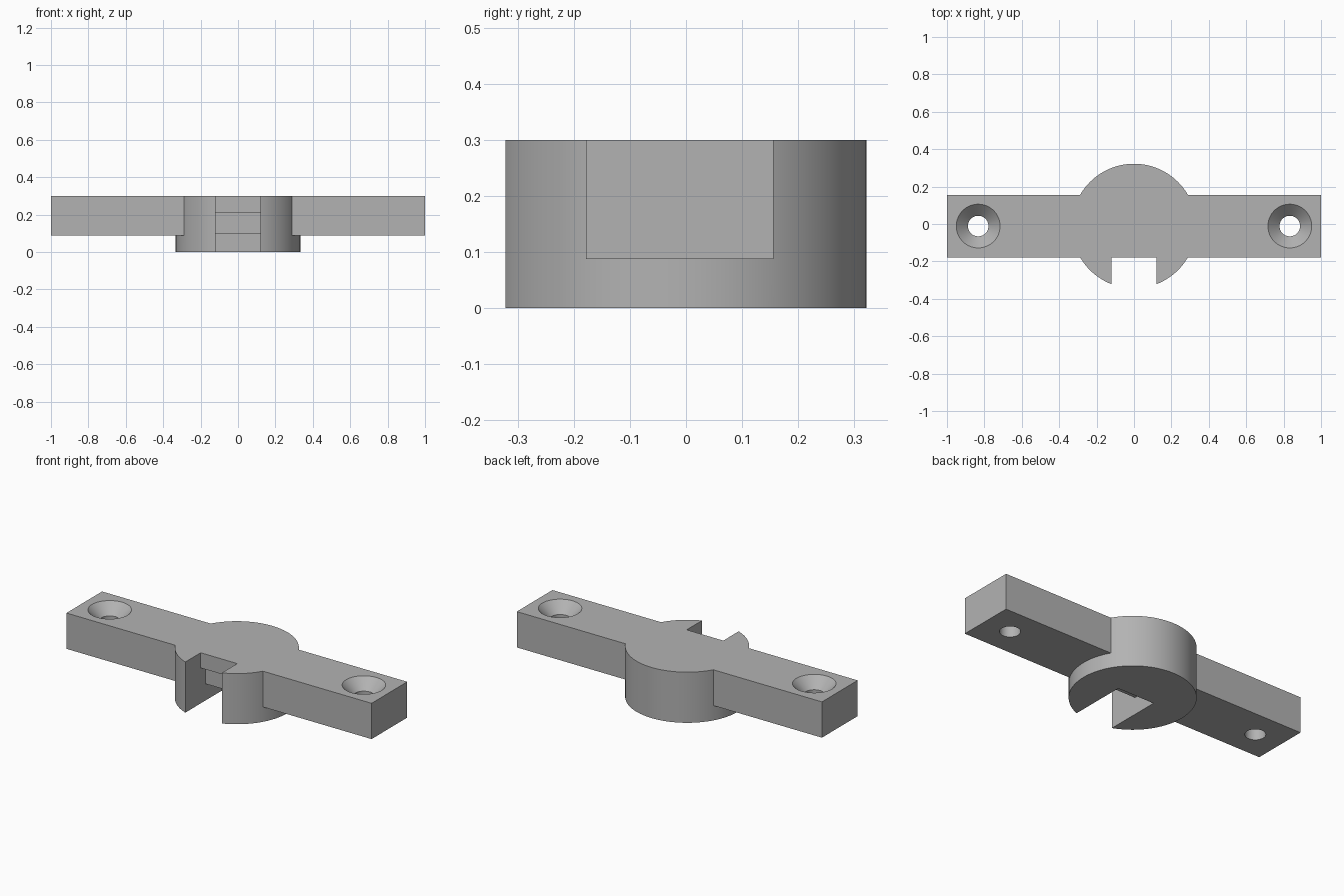
import bpy, bmesh, math

if "Cube" in bpy.data.objects:
    bpy.data.objects.remove(bpy.data.objects["Cube"], do_unlink=True)

HEIGHT = 0.30        # top of the part
MID_Y = -0.011       # centre line of bar, disc and holes
BAR_HALF = 0.167
DISC_R = 0.333
SLOT_HALF = 0.12

grey = bpy.data.materials.new("plain grey")
grey.use_nodes = True
colour = (0.45, 0.45, 0.45, 1)
grey.diffuse_color = colour
grey.node_tree.nodes["Principled BSDF"].inputs["Base Color"].default_value = colour


def finish(bm, name):
    bmesh.ops.recalc_face_normals(bm, faces=bm.faces[:])
    mesh = bpy.data.meshes.new(name)
    bm.to_mesh(mesh)
    bm.free()
    mesh.materials.append(grey)
    obj = bpy.data.objects.new(name, mesh)
    bpy.context.collection.objects.link(obj)
    return obj


def prism(name, outline, offset):
    """Extrude a closed outline of points along an offset."""
    bm = bmesh.new()
    face = bm.faces.new([bm.verts.new(p) for p in outline])
    top = bmesh.ops.extrude_face_region(bm, geom=[face])
    moved = [v for v in top["geom"] if isinstance(v, bmesh.types.BMVert)]
    bmesh.ops.translate(bm, verts=moved, vec=offset)
    # the starting face stays as the closing cap
    return finish(bm, name)


def lathe(name, profile, x, segments):
    """Stack rings of (radius, z) into a closed turned solid."""
    bm = bmesh.new()
    turns = [2 * math.pi * i / segments for i in range(segments)]
    rings = [[bm.verts.new((x + r * math.cos(a), MID_Y + r * math.sin(a), z)) for a in turns]
             for r, z in profile]
    for low, high in zip(rings, rings[1:]):
        for i in range(segments):
            j = (i + 1) % segments
            bm.faces.new((low[i], low[j], high[j], high[i]))
    bm.faces.new(rings[0])
    bm.faces.new(rings[-1])
    return finish(bm, name)


def combine(body, tool, operation):
    mod = body.modifiers.new(tool.name, 'BOOLEAN')
    mod.operation = operation
    mod.solver = 'EXACT'
    mod.object = tool
    bpy.context.view_layer.objects.active = body
    bpy.ops.object.modifier_apply(modifier=mod.name)
    bpy.data.objects.remove(tool, do_unlink=True)


# Raised crossbar joined to the round hub
front, back = MID_Y - BAR_HALF, MID_Y + BAR_HALF
body = prism("mounting_bracket",
             [(-1, front, 0.088), (1, front, 0.088), (1, back, 0.088), (-1, back, 0.088)],
             (0, 0, HEIGHT - 0.088))
hub = lathe("hub", [(DISC_R, 0), (DISC_R, HEIGHT)], 0, 128)
combine(body, hub, 'UNION')

# Stepped slot in the front of the hub, deeper towards the bottom
steps = [(-0.5, -0.1), (0.015, -0.1), (0.015, 0.10), (-0.135, 0.10),
         (-0.135, 0.21), (front, 0.21), (front, 0.4), (-0.5, 0.4)]
slot = prism("slot_cutter", [(-SLOT_HALF, y, z) for y, z in steps], (2 * SLOT_HALF, 0, 0))
combine(body, slot, 'DIFFERENCE')

# Countersunk screw holes at both ends
for x in (-0.833, 0.833):
    screw = lathe("screw_cutter",
                  [(0.055, 0), (0.055, HEIGHT - 0.062), (0.117, HEIGHT), (0.117, 0.4)], x, 64)
    combine(body, screw, 'DIFFERENCE')

# Smooth round walls, crisp edges
bpy.ops.object.select_all(action='DESELECT')
body.select_set(True)
bpy.context.view_layer.objects.active = body
bpy.ops.object.shade_smooth_by_angle(angle=math.radians(25))
